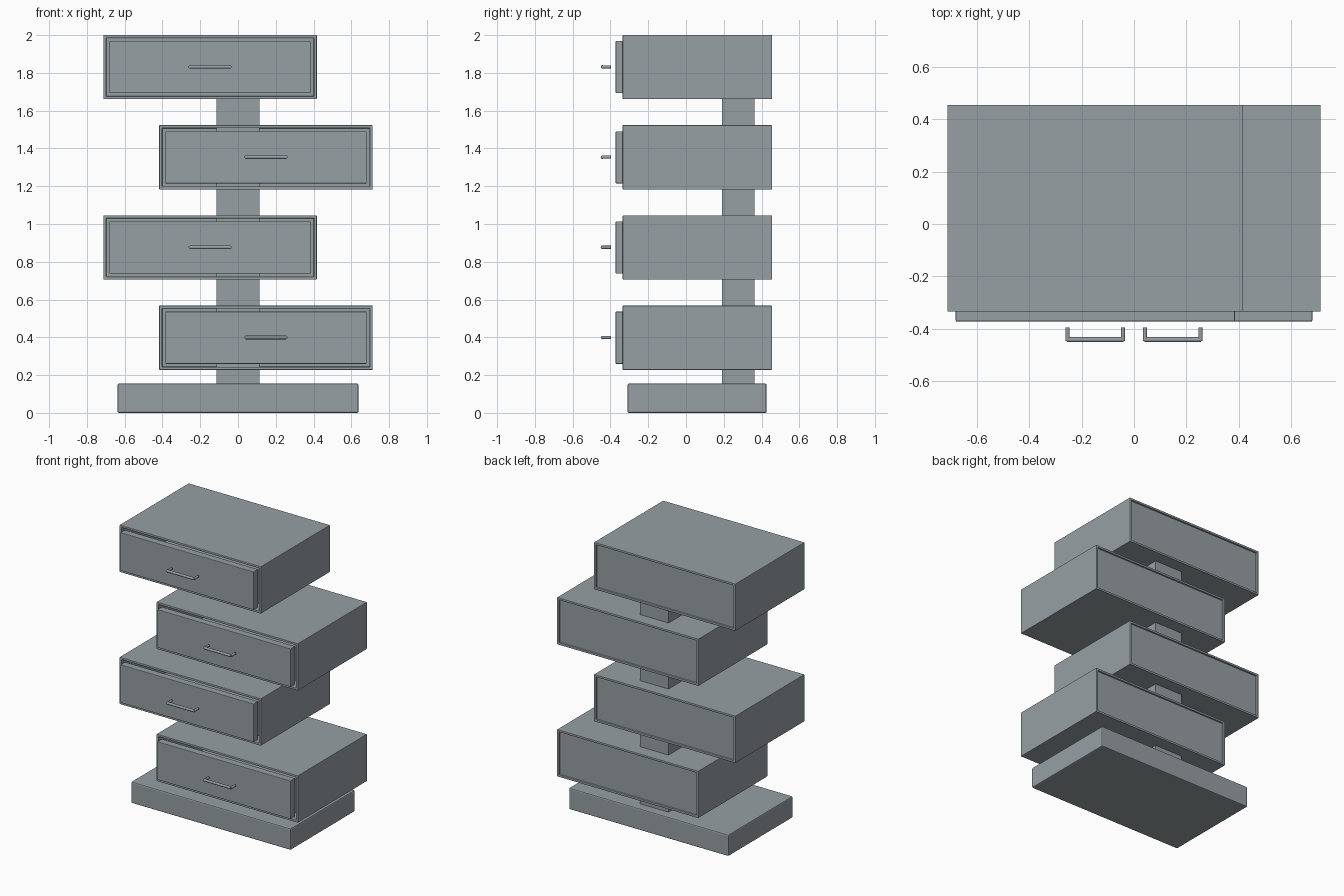
import bpy, bmesh, math
from mathutils import Matrix, Vector

cube = bpy.data.objects.get("Cube")
if cube:
    bpy.data.objects.remove(cube, do_unlink=True)

grey = bpy.data.materials.new("slate grey")
grey.use_nodes = True
color = (0.31, 0.35, 0.37, 1)
grey.diffuse_color = color
grey.node_tree.nodes["Principled BSDF"].inputs["Base Color"].default_value = color


def finish(name, bm, bevel=0, smooth=False):
    bmesh.ops.recalc_face_normals(bm, faces=bm.faces)
    mesh = bpy.data.meshes.new(name)
    bm.to_mesh(mesh)
    bm.free()
    mesh.materials.append(grey)
    obj = bpy.data.objects.new(name, mesh)
    bpy.context.collection.objects.link(obj)
    if bevel:
        mod = obj.modifiers.new("soft_edges", "BEVEL")
        mod.width, mod.segments = bevel, 2
    if smooth:
        bpy.ops.object.select_all(action="DESELECT")
        obj.select_set(True)
        bpy.context.view_layer.objects.active = obj
        bpy.ops.object.shade_smooth_by_angle(angle=math.radians(40))
    return obj


def box_mesh(low, high):
    low, high = Vector(low), Vector(high)
    bm = bmesh.new()
    place = Matrix.Translation((low + high) / 2) @ Matrix.Diagonal((*(high - low), 1))
    bmesh.ops.create_cube(bm, size=1, matrix=place)
    return bm


def hollow(bm, direction, wall, depth):
    """Inset the face pointing along direction and push it inward."""
    bm.normal_update()
    direction = Vector(direction)
    face = max(bm.faces, key=lambda f: f.normal.dot(direction))
    bmesh.ops.inset_region(bm, faces=[face], thickness=wall)
    pushed = bmesh.ops.extrude_face_region(bm, geom=[face])["geom"]
    bmesh.ops.delete(bm, geom=[face], context="FACES_ONLY")
    verts = [v for v in pushed if isinstance(v, bmesh.types.BMVert)]
    bmesh.ops.translate(bm, verts=verts, vec=-direction * depth)


def rod(bm, start, end, radius):
    start, end = Vector(start), Vector(end)
    turn = (end - start).to_track_quat("Z", "Y").to_matrix().to_4x4()
    bmesh.ops.create_cone(bm, cap_ends=True, segments=12, radius1=radius, radius2=radius,
                          depth=(end - start).length,
                          matrix=Matrix.Translation((start + end) / 2) @ turn)


# Plinth and rear column
finish("base", box_mesh((-0.638, -0.31, 0), (0.638, 0.427, 0.155)), 0.008)
finish("column", box_mesh((-0.114, 0.19, 0.15), (0.114, 0.362, 1.67)))

# Four staggered drawer units
for i in range(4):
    x = 0.148 if i % 2 == 0 else -0.148
    z = 0.228 + 0.4775 * i

    # Cabinet shell, open at the front with a recessed back panel
    bm = box_mesh((x - 0.565, -0.335, z), (x + 0.565, 0.455, z + 0.34))
    hollow(bm, (0, -1, 0), 0.022, 0.74)
    hollow(bm, (0, 1, 0), 0.022, 0.012)
    finish(f"cabinet_{i + 1}", bm, 0.003)

    # Drawer front and the tray behind it
    finish(f"drawer_front_{i + 1}",
           box_mesh((x - 0.533, -0.372, z + 0.032), (x + 0.533, -0.32, z + 0.308)), 0.003)
    bm = box_mesh((x - 0.52, -0.325, z + 0.045), (x + 0.52, 0.38, z + 0.29))
    hollow(bm, (0, 0, 1), 0.02, 0.22)
    finish(f"drawer_tray_{i + 1}", bm)

    # Bar handle with two posts
    bm = bmesh.new()
    h = z + 0.171
    rod(bm, (x - 0.107, -0.442, h), (x + 0.107, -0.442, h), 0.0095)
    for side in (-1, 1):
        px = x + side * 0.106
        rod(bm, (px, -0.447, h), (px, -0.396, h), 0.0085)
    finish(f"handle_{i + 1}", bm, smooth=True)
